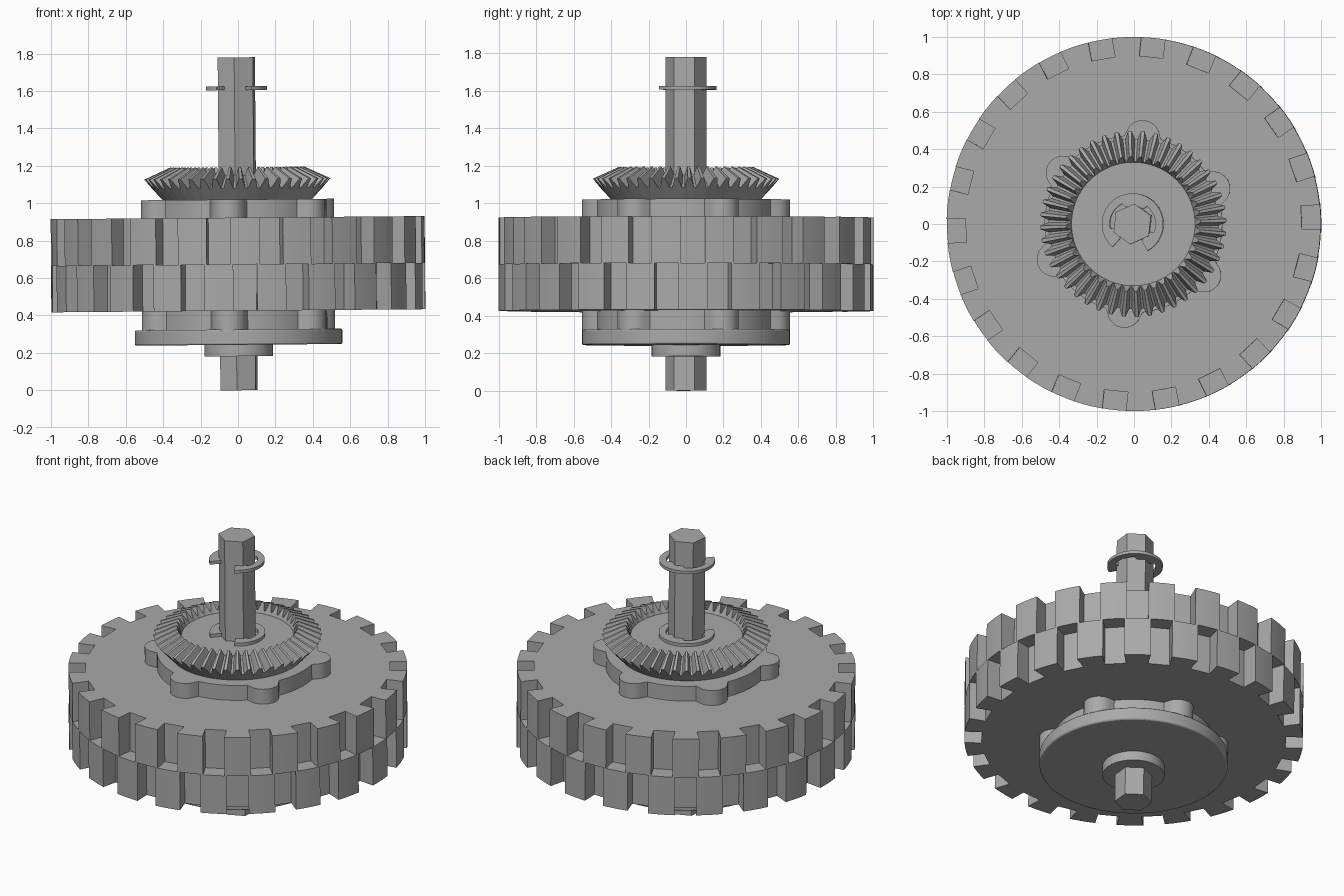
import bpy, bmesh
from math import sin, cos, pi, radians, sqrt
from mathutils import Matrix, Vector

if "Cube" in bpy.data.objects:
    bpy.data.objects.remove(bpy.data.objects["Cube"])

SPIN = radians(84)          # angular phase shared by all parts
PIVOT = Vector((0, 0, 0.67))
TILT = (Matrix.Translation(PIVOT) @ Matrix.Rotation(radians(-0.48), 4, 'Y')
        @ Matrix.Translation(-PIVOT))

GREY = (0.4, 0.4, 0.4, 1)
mat = bpy.data.materials.new("plain_grey")
mat.use_nodes = True
mat.diffuse_color = GREY
mat.node_tree.nodes["Principled BSDF"].inputs["Base Color"].default_value = GREY


def polar(r, a):
    return (r * cos(a + SPIN), r * sin(a + SPIN))


def finish(name, bm, bevel=0):
    """Turn a bmesh into a tilted, coloured object."""
    bmesh.ops.recalc_face_normals(bm, faces=bm.faces)
    bm.transform(TILT)
    mesh = bpy.data.meshes.new(name)
    bm.to_mesh(mesh)
    bm.free()
    mesh.materials.append(mat)
    ob = bpy.data.objects.new(name, mesh)
    bpy.context.collection.objects.link(ob)
    if bevel:
        mod = ob.modifiers.new("edge_bevel", 'BEVEL')
        mod.width, mod.segments = bevel, 2
        mod.limit_method = 'ANGLE'
    bpy.ops.object.select_all(action='DESELECT')
    ob.select_set(True)
    bpy.context.view_layer.objects.active = ob
    bpy.ops.object.shade_smooth_by_angle(angle=radians(25))
    return ob


def prism(name, outline, z0, z1, bevel=0):
    """Extrude a flat outline between two heights."""
    bm = bmesh.new()
    low = [bm.verts.new((x, y, z0)) for x, y in outline]
    high = [bm.verts.new((x, y, z1)) for x, y in outline]
    bm.faces.new(low[::-1])
    bm.faces.new(high)
    for i in range(len(low)):
        j = (i + 1) % len(low)
        bm.faces.new((low[i], low[j], high[j], high[i]))
    return finish(name, bm, bevel)


def ngon(r, n):
    return [polar(r, 2 * pi * i / n) for i in range(n)]


# Tyre: two rows of blocks, the lower row shifted by half a pitch
def tread(phase, blocks=22, outer=1.0, inner=0.9, half=radians(3.65)):
    pts, pitch = [], 2 * pi / blocks
    for k in range(blocks):
        a = (k + phase) * pitch
        pts += [polar(outer, a - half), polar(inner, a - half * outer / inner),
                polar(inner, a + half * outer / inner)]
        span = pitch - 2 * half
        pts += [polar(outer, a + half + span * t / 3) for t in range(3)]
    return pts


prism("tyre_lower_row", tread(0.5), 0.425, 0.673)
prism("tyre_upper_row", tread(0), 0.673, 0.923)


# Hub flanges with six rounded lobes
def lobed(body=0.475, centre=0.465, radius=0.092, n=240):
    pts = []
    for i in range(n):
        a = 2 * pi * i / n
        p = (a + pi / 6) % (pi / 3) - pi / 6
        d = radius ** 2 - (centre * sin(p)) ** 2
        r = body if d < 0 else max(body, centre * cos(p) + sqrt(d))
        pts.append(polar(r, a))
    return pts


prism("lower_flange", lobed(), 0.32, 0.43)
prism("upper_flange", lobed(), 0.92, 1.02)
prism("base_disc", ngon(0.555, 96), 0.243, 0.325, bevel=0.008)
prism("base_collar", ngon(0.183, 64), 0.182, 0.25)
prism("hex_shaft", ngon(0.109, 6), 0.0, 1.78)


# Bevel gear: rings of root and tip points, with a shallow dish on top
def bevel_gear(teeth=44):
    # each ring: root radius, root height, tip radius, tip height, tip width
    rings = [(0.395, 1.015, 0.395, 1.015, 0.3), (0.455, 1.08, 0.498, 1.13, 0.26),
             (0.335, 1.15, 0.36, 1.193, 0.26), (0.33, 1.13, 0.33, 1.13, 0.3)]
    bm = bmesh.new()
    loops = []
    for rr, rz, tr, tz, tip in rings:
        loop = []
        for k in range(teeth):
            for off, top in ((-0.4, 0), (-tip / 2, 1), (tip / 2, 1), (0.4, 0)):
                x, y = polar(tr if top else rr, (k + off) * 2 * pi / teeth)
                loop.append(bm.verts.new((x, y, tz if top else rz)))
        loops.append(loop)
    for a, b in zip(loops, loops[1:]):
        for i in range(len(a)):
            j = (i + 1) % len(a)
            bm.faces.new((a[i], a[j], b[j], b[i]))
    bm.faces.new(loops[0][::-1])
    bm.faces.new(loops[-1])
    return finish("bevel_gear", bm)


bevel_gear()


# Snap rings: open ring with three inner tabs gripping the shaft
def snap_ring(name, z, gap=radians(35), n=60):
    angles = [pi + gap + 2 * (pi - gap) * i / n for i in range(n + 1)]
    outer = [polar(0.164, a) for a in angles]
    inner = []
    for i, a in enumerate(angles):
        tab = i < 8 or i > n - 8 or abs(i - n / 2) < 7
        inner.append(polar(0.097 if tab else 0.122, a))
    prism(name, outer + inner[::-1], z, z + 0.02)


snap_ring("upper_snap_ring", 1.605)
snap_ring("lower_snap_ring", 1.132)
